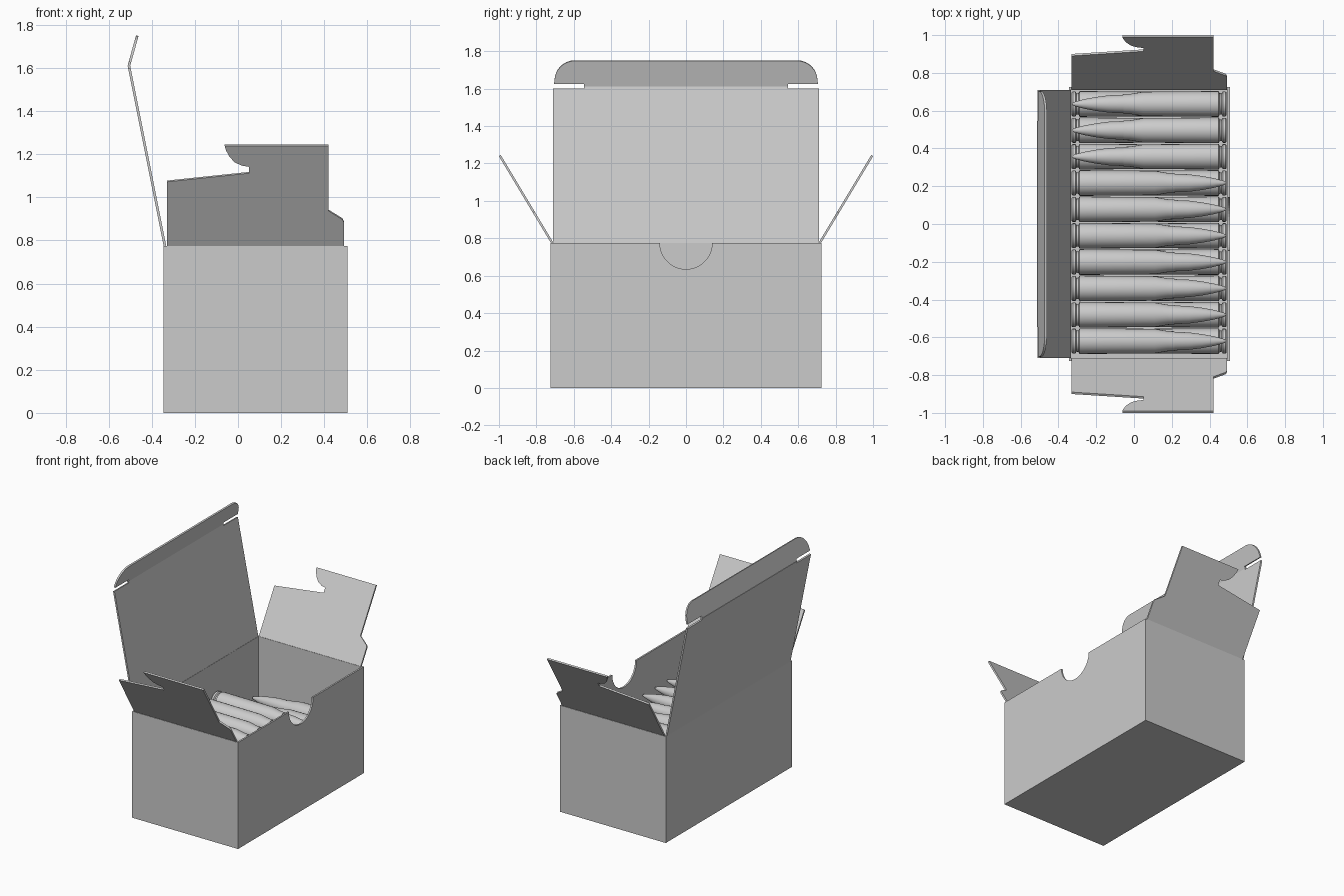
import bpy, bmesh, math
from mathutils import Vector

cube = bpy.data.objects.get("Cube")
if cube:
    bpy.data.objects.remove(cube, do_unlink=True)

grey = bpy.data.materials.new("plain grey")
grey.use_nodes = True
COLOUR = (0.6, 0.6, 0.6, 1)
grey.diffuse_color = COLOUR
grey.node_tree.nodes["Principled BSDF"].inputs["Base Color"].default_value = COLOUR

T = 0.012                                   # card thickness
X0, X1, Y, H = -0.345, 0.508, 0.725, 0.775  # box extents


def add(name, bm):
    bmesh.ops.recalc_face_normals(bm, faces=bm.faces)
    mesh = bpy.data.meshes.new(name)
    bm.to_mesh(mesh)
    bm.free()
    mesh.materials.append(grey)
    obj = bpy.data.objects.new(name, mesh)
    bpy.context.collection.objects.link(obj)
    return obj


def sheet(name, outline, origin, u, v):
    """Card panel: 2D outline mapped on axes u, v, thickened about its middle."""
    o, u, v = Vector(origin), Vector(u), Vector(v)
    n = u.cross(v).normalized() * T
    bm = bmesh.new()
    face = bm.faces.new([bm.verts.new(o + u * a + v * b - n / 2) for a, b in outline])
    new = bmesh.ops.extrude_face_region(bm, geom=[face])["geom"]
    bmesh.ops.translate(bm, vec=n, verts=[g for g in new if isinstance(g, bmesh.types.BMVert)])
    return add(name, bm)


def rect(a0, a1, b0, b1):
    return [(a0, b0), (a1, b0), (a1, b1), (a0, b1)]


def arc(ca, cb, r, start, end, steps):
    angles = [math.radians(start + (end - start) * i / steps) for i in range(steps + 1)]
    return [(ca + r * math.cos(t), cb + r * math.sin(t)) for t in angles]


def mirrored(half):
    return half + [(-a, b) for a, b in reversed(half)]


# Box body, with a thumb notch in the wall opposite the lid
ux, uy, uz = (1, 0, 0), (0, 1, 0), (0, 0, 1)
sheet("box_bottom", rect(X0, X1, -Y, Y), (0, 0, T / 2), ux, uy)
sheet("lid_side_wall", rect(-Y, Y, 0, H), (X0 + T / 2, 0, 0), uy, uz)
notch = arc(0, H, 0.14, 0, -180, 24)
sheet("notched_wall", [(-Y, 0), (Y, 0), (Y, H)] + notch + [(-Y, H)],
      (X1 - T / 2, 0, 0), uy, uz)

# End walls and the dust flaps folded out from them
flap = [(-0.33, 0), (-0.33, 0.3), (0.05, 0.34), (0.05, 0.37), (0.02, 0.375),
        (-0.015, 0.39), (-0.04, 0.417), (-0.055, 0.445), (-0.062, 0.467),
        (0.42, 0.467), (0.42, 0.165), (0.485, 0.125), (0.492, 0.11), (0.492, 0)]
for side, label in ((-1, "front"), (1, "back")):
    sheet(label + "_wall", rect(X0, X1, 0, H), (0, side * (Y - T / 2), 0), ux, uz)
    sheet(label + "_dust_flap", flap, (0, side * 0.715, H), ux, (0, side * 0.6, 1))

# Lid panel and its tuck flap, joined by a narrower fold
lid = mirrored([(0.71, 0), (0.71, 0.825), (0.545, 0.825), (0.545, 0.838)])
sheet("lid_panel", lid, (-0.339, 0, H), uy, (-0.2, 0, 1))
tuck = mirrored([(0.545, 0), (0.545, 0.015), (0.705, 0.015)] + arc(0.595, 0.03, 0.108, 0, 90, 8))
sheet("lid_tuck_flap", tuck, (-0.506, 0, 1.612), uy, (0.28, 0, 1))

# Cartridge: a lathed profile of (length, radius)
profile = [(0, 0), (0, 0.061), (0.006, 0.066), (0.02, 0.066), (0.026, 0.056),
           (0.036, 0.057), (0.042, 0.068), (0.44, 0.065), (0.51, 0.053), (0.545, 0.052),
           (0.545, 0.049), (0.62, 0.046), (0.69, 0.037), (0.75, 0.026), (0.8, 0.013),
           (0.815, 0.007), (0.82, 0)]
bm = bmesh.new()
pts = [bm.verts.new((a, 0, r)) for a, r in profile]
edges = [bm.edges.new(pair) for pair in zip(pts, pts[1:])]
bmesh.ops.spin(bm, geom=pts + edges, cent=(0, 0, 0), axis=(1, 0, 0),
               angle=math.tau, steps=24)
bmesh.ops.remove_doubles(bm, verts=bm.verts, dist=0.0005)
first = add("cartridge", bm)
bpy.context.view_layer.objects.active = first
first.select_set(True)
bpy.ops.object.shade_smooth_by_angle(angle=math.radians(35))
first.select_set(False)

# Four layers of alternating direction; the top layer has three missing
for layer in range(4):
    for row in range(10 if layer < 3 else 7):
        obj = first if layer == row == 0 else bpy.data.objects.new("cartridge", first.data)
        if obj is not first:
            bpy.context.collection.objects.link(obj)
        turned = layer % 2 == 0
        obj.location = (0.49 if turned else -0.33, -0.62 + row * 0.1395, 0.08 + layer * 0.14)
        obj.rotation_euler.z = math.pi if turned else 0
